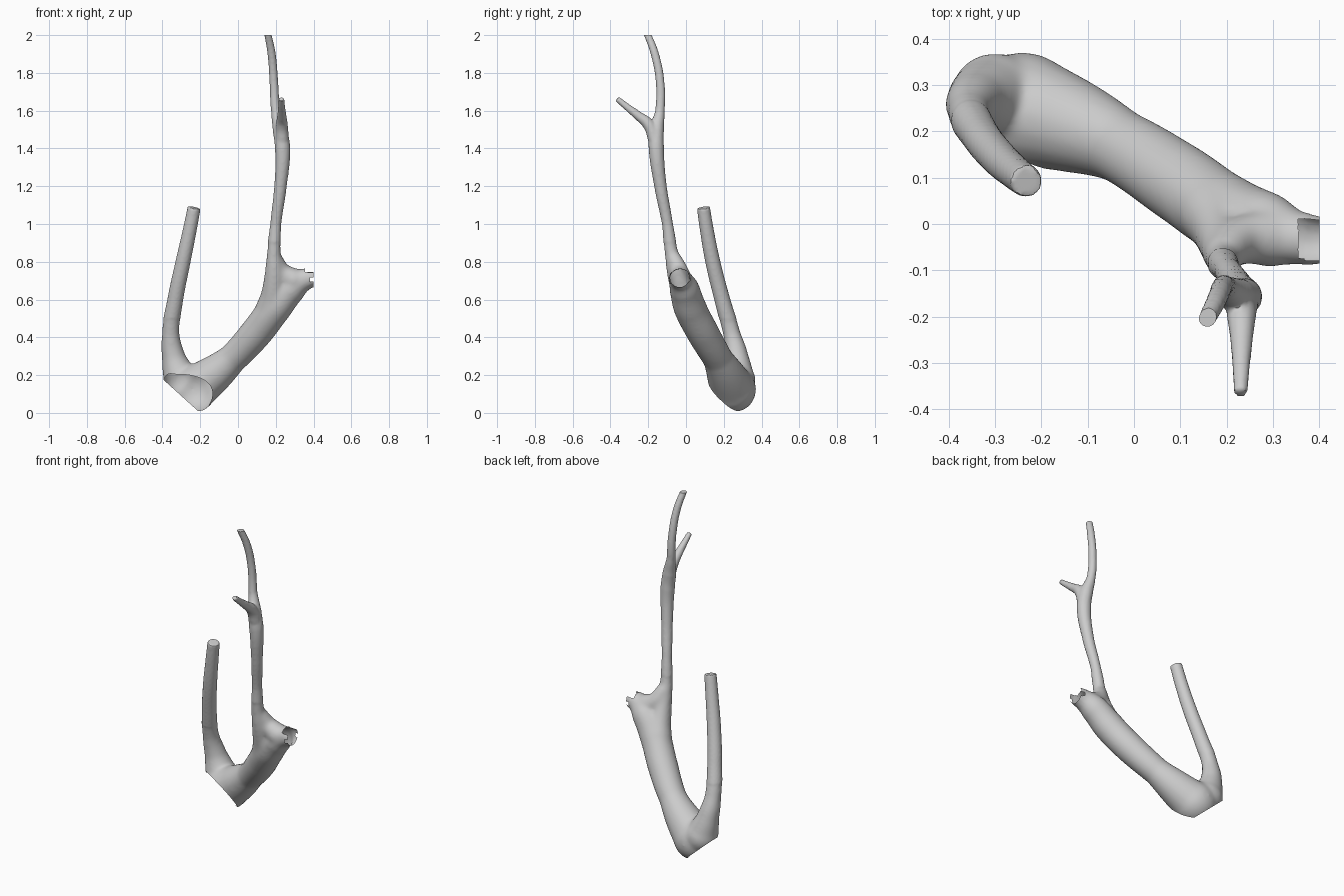
import bpy, bmesh, math
from mathutils import Vector, Matrix

if "Cube" in bpy.data.objects:
    bpy.data.objects.remove(bpy.data.objects["Cube"])

grey = bpy.data.materials.new("weathered_grey")
grey.diffuse_color = (0.6, 0.6, 0.6, 1)
grey.use_nodes = True
grey.node_tree.nodes["Principled BSDF"].inputs["Base Color"].default_value = grey.diffuse_color

# Branch paths: x, y, z, radius
branches = [
    # main beam, from the broken base to the broken stub
    [(-0.24, 0.245, 0.125, .127), (-0.15, 0.218, 0.187, .107), (-0.03, 0.168, 0.287, .080),
     (0.10, 0.087, 0.428, .087), (0.20, 0.02, 0.56, .088), (0.285, -0.01, 0.66, .080),
     (0.35, -0.03, 0.705, .060), (0.43, -0.037, 0.725, .047)],
    # tall stem and upper tine
    [(0.12, 0.075, 0.46, .078), (0.178, 0.018, 0.57, .078), (0.192, -0.037, 0.70, .057),
     (0.19, -0.077, 0.85, .037), (0.20, -0.098, 1.0, .029), (0.225, -0.135, 1.2, .033),
     (0.236, -0.157, 1.4, .041), (0.222, -0.155, 1.5, .039), (0.20, -0.138, 1.6, .025),
     (0.19, -0.137, 1.75, .023), (0.178, -0.165, 1.9, .022), (0.155, -0.21, 2.02, .019)],
    # web between stem and stub
    [(0.198, -0.06, 0.81, .042), (0.232, -0.035, 0.745, .052), (0.30, -0.03, 0.70, .065)],
    # small forward tine
    [(0.235, -0.16, 1.43, .036), (0.232, -0.197, 1.525, .032), (0.232, -0.255, 1.575, .024),
     (0.231, -0.31, 1.618, .019), (0.23, -0.365, 1.663, .015)],
    # side tine
    [(-0.30, 0.272, 0.17, .098), (-0.342, 0.268, 0.30, .063), (-0.356, 0.242, 0.42, .047),
     (-0.332, 0.192, 0.60, .042), (-0.291, 0.142, 0.80, .040), (-0.255, 0.11, 0.97, .037),
     (-0.232, 0.092, 1.087, .035)],
]

# Sweep every branch as a tapered tube
curve = bpy.data.curves.new("branch_paths", 'CURVE')
curve.dimensions = '3D'
curve.bevel_depth = 1.0
curve.bevel_resolution = 6
curve.resolution_u = 10
curve.use_fill_caps = True
for pts in branches:
    s = curve.splines.new('BEZIER')
    s.bezier_points.add(len(pts) - 1)
    for bp, (x, y, z, r) in zip(s.bezier_points, pts):
        bp.co = (x, y, z)
        bp.radius = r
        bp.handle_left_type = bp.handle_right_type = 'AUTO'
path_ob = bpy.data.objects.new("branch_paths", curve)
bpy.context.collection.objects.link(path_ob)


def evaluated_mesh(ob):
    bpy.context.view_layer.update()
    dg = bpy.context.evaluated_depsgraph_get()
    return bpy.data.meshes.new_from_object(ob.evaluated_get(dg))


mesh = evaluated_mesh(path_ob)
bpy.data.objects.remove(path_ob)

# Round the buried starts so that the joints blend
bm = bmesh.new()
bm.from_mesh(mesh)
bmesh.ops.remove_doubles(bm, verts=bm.verts, dist=1e-5)
for pts in branches:
    x, y, z, r = pts[0]
    bmesh.ops.create_icosphere(bm, subdivisions=3, radius=r,
                               matrix=Matrix.Translation((x, y, z)))
bm.to_mesh(mesh)
bm.free()

antler = bpy.data.objects.new("antler", mesh)
bpy.context.collection.objects.link(antler)

# Fuse the tubes into one skin
rm = antler.modifiers.new("fuse", 'REMESH')
rm.mode = 'VOXEL'
rm.voxel_size = 0.007
antler.data = evaluated_mesh(antler)
antler.modifiers.clear()

# Soften strongly at the lower joints, gently along the thin tines
low = antler.vertex_groups.new(name="lower_joints")
low.add([v.index for v in antler.data.vertices
         if v.co.z < 0.9 and v.co.x < 0.37 and not (v.co.x < 0 and v.co.z > 0.5)],
        1.0, 'REPLACE')
for name, group, steps in (("blend", "lower_joints", 40), ("polish", "", 3)):
    sm = antler.modifiers.new(name, 'SMOOTH')
    sm.factor = 0.5
    sm.iterations = steps
    sm.vertex_group = group
antler.data = evaluated_mesh(antler)
antler.modifiers.clear()

# Break off the ends: hollow base rim (two slopes), hollow stub, solid top tip
bm = bmesh.new()
bm.from_mesh(antler.data)
for co, no, capped in (((-0.40, 0.25, 0.18), (-0.43, -0.69, -0.58), False),
                       ((-0.40, 0.25, 0.18), (-0.67, 0, -0.74), False),
                       ((0.4, 0, 0), (1, 0, 0), False),
                       ((0, 0, 2.0), (0, 0, 1), True)):
    res = bmesh.ops.bisect_plane(bm, geom=bm.verts[:] + bm.edges[:] + bm.faces[:],
                                 plane_co=co, plane_no=Vector(no).normalized(),
                                 clear_outer=True)
    if capped:
        bmesh.ops.contextual_create(
            bm, geom=[e for e in res['geom_cut'] if isinstance(e, bmesh.types.BMEdge)])


# Chipped notches in the thin wall of the stub
def chipped(c):
    top = c.x > 0.357 and c.z > 0.745
    slit = c.x > 0.38 and 0.695 < c.z < 0.715
    return top or slit


bmesh.ops.delete(bm, geom=[f for f in bm.faces if chipped(f.calc_center_median())],
                 context='FACES')
bm.to_mesh(antler.data)
bm.free()

antler.data.materials.clear()
antler.data.materials.append(grey)
bpy.context.view_layer.objects.active = antler
antler.select_set(True)
bpy.ops.object.shade_smooth_by_angle(angle=math.radians(35))
